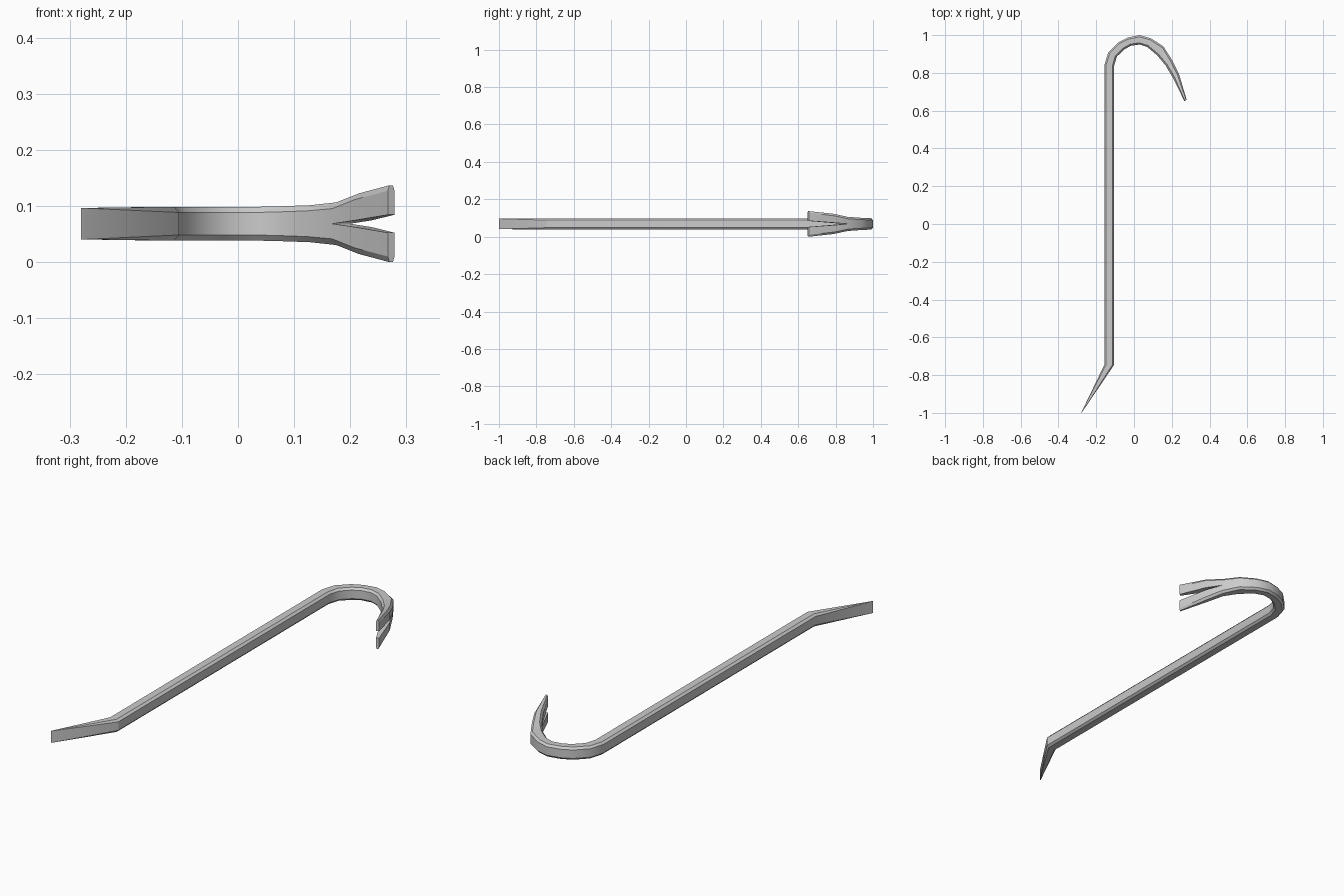
import bpy, bmesh, math
from mathutils import Vector

if "Cube" in bpy.data.objects:
    bpy.data.objects.remove(bpy.data.objects["Cube"])

MID_Z = 0.0685

# Stations: outer xy, inner xy, half height, chamfer, half gap of the claw slot
stations = [
    ((-0.280, -1.000), (-0.276, -0.998), 0.028, 0.0, 0),
    ((-0.157, -0.745), (-0.105, -0.745), 0.030, 0.010, 0),
    ((-0.157, 0.840), (-0.105, 0.838), 0.030, 0.010, 0),
    ((-0.137, 0.908), (-0.091, 0.886), 0.030, 0.010, 0),
    ((-0.083, 0.962), (-0.052, 0.924), 0.030, 0.010, 0),
    ((-0.033, 0.987), (-0.016, 0.944), 0.030, 0.010, 0),
    ((0.030, 1.000), (0.030, 0.950), 0.030, 0.010, 0),
    ((0.090, 0.983), (0.070, 0.937), 0.031, 0.010, 0),
    ((0.156, 0.940), (0.124, 0.892), 0.033, 0.010, 0),
    ((0.200, 0.870), (0.168, 0.838), 0.038, 0.011, 0),
    ((0.238, 0.795), (0.208, 0.770), 0.054, 0.011, 0.006),
    ((0.279, 0.657), (0.267, 0.650), 0.0685, 0.010, 0.016),
]

# Upper half of the bar, lofted from tip to claw
bm = bmesh.new()
rings = []
for outer, inner, half, ch, gap in stations:
    o, i = Vector(outer), Vector(inner)
    across = i - o
    inset = across.normalized() * min(ch * 0.9, across.length * 0.25)
    section = [(o, gap), (o, half - ch), (o + inset, half),
               (i - inset, half), (i, half - ch), (i, gap)]
    rings.append([bm.verts.new((p.x, p.y, z)) for p, z in section])

fork = next(k for k, s in enumerate(stations) if s[4] > 0) - 1
for k in range(len(rings) - 1):
    a, b = rings[k], rings[k + 1]
    for j in range(6 if k >= fork else 5):
        n = (j + 1) % 6
        bm.faces.new((a[j], a[n], b[n], b[j]))
bm.faces.new(rings[0])
bm.faces.new(rings[-1][::-1])
bmesh.ops.remove_doubles(bm, verts=bm.verts, dist=1e-5)
bmesh.ops.recalc_face_normals(bm, faces=bm.faces)
# Make sure the top chamfer face points up
bm.faces.ensure_lookup_table()
if max(bm.faces, key=lambda f: abs(f.normal.z) * f.calc_area()).normal.z < 0:
    bmesh.ops.reverse_faces(bm, faces=bm.faces)

mesh = bpy.data.meshes.new("crowbar")
bm.to_mesh(mesh)
bm.free()
bar = bpy.data.objects.new("crowbar", mesh)
bar.location.z = MID_Z
bpy.context.collection.objects.link(bar)

# Smooth bends, sharp chamfers
bpy.context.view_layer.objects.active = bar
bar.select_set(True)
bpy.ops.object.shade_smooth_by_angle(angle=math.radians(30))

# Lower half and second claw prong
mirror = bar.modifiers.new("mirror", 'MIRROR')
mirror.use_axis = (False, False, True)
mirror.use_clip = True
mirror.merge_threshold = 0.0005
